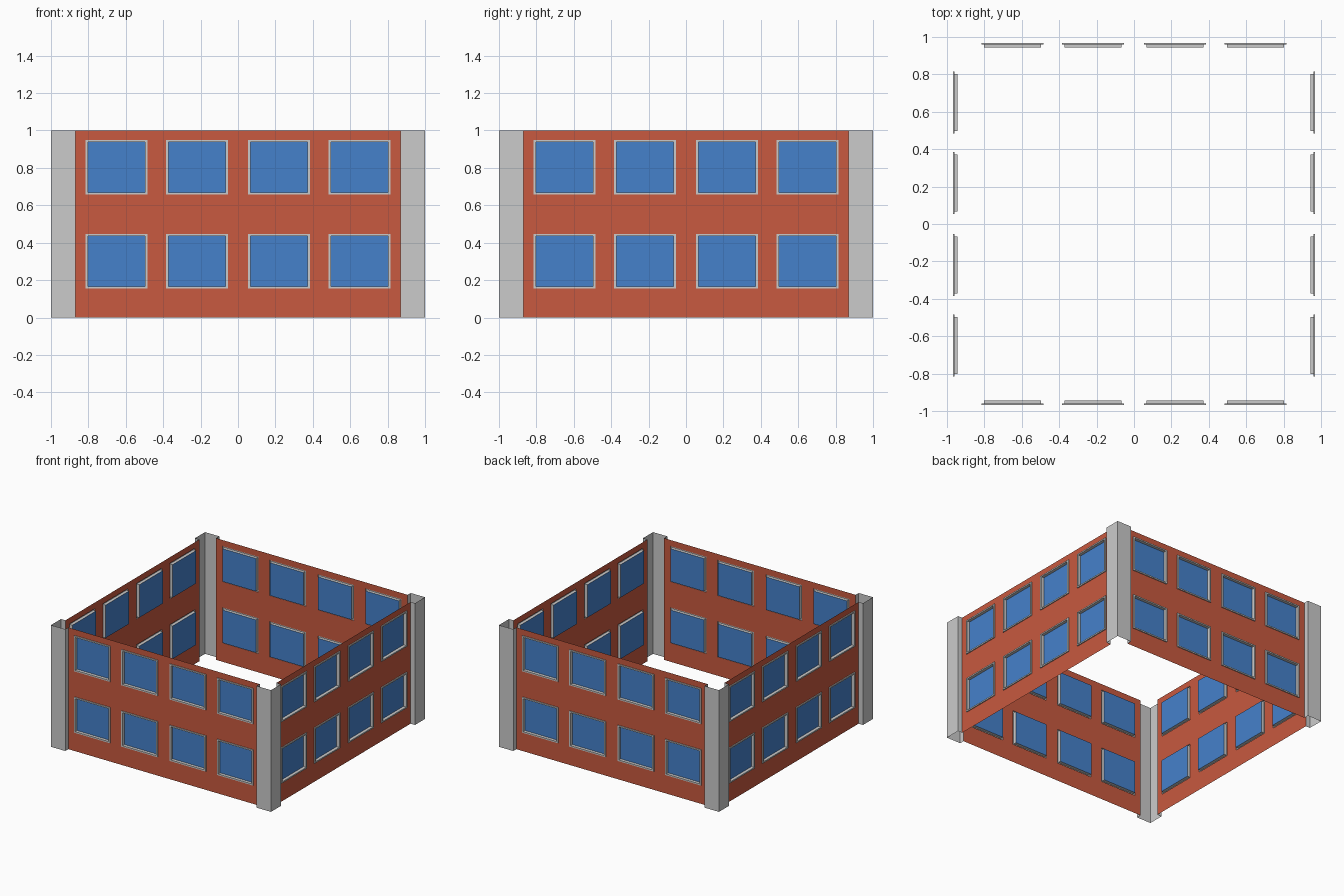
import bpy
from math import pi
from mathutils import Matrix

if "Cube" in bpy.data.objects:
    bpy.data.objects.remove(bpy.data.objects["Cube"])

WALL, FRAME, GLASS = 0.96, 0.968, 0.943   # depths from the centre
PILLAR = 0.87
COLS = (-0.65, -0.219, 0.219, 0.65)
ROWS = (0.30, 0.804)
OUT = (0.165, 0.146)                      # half size of frame
INN = (0.152, 0.135)                      # half size of glass


def material(name, rgb):
    m = bpy.data.materials.new(name)
    m.diffuse_color = (*rgb, 1)
    m.use_nodes = True
    m.node_tree.nodes["Principled BSDF"].inputs["Base Color"].default_value = m.diffuse_color
    return m


def build(name, faces, turn, mat=None):
    verts = [v for f in faces for v in f]
    idx, n = [], 0
    for f in faces:
        idx.append(tuple(range(n, n + len(f))))
        n += len(f)
    me = bpy.data.meshes.new(name)
    me.from_pydata(verts, [], idx)
    me.transform(Matrix.Rotation(turn * pi / 2, 4, 'Z'))
    ob = bpy.data.objects.new(name, me)
    bpy.context.collection.objects.link(ob)
    if mat:
        me.materials.append(mat)
    return ob


def rect(x, z, half, d):
    w, h = half
    return [(x - w, -d, z - h), (x + w, -d, z - h), (x + w, -d, z + h), (x - w, -d, z + h)]


def bridge(a, b):
    return [[a[i], a[(i + 1) % 4], b[(i + 1) % 4], b[i]] for i in range(4)]


brick = material("brick", (0.58, 0.10, 0.05))
blue = material("glass", (0.06, 0.22, 0.60))

# wall sheet with window openings, laid out as a grid of cells
xs = [-PILLAR] + [c + s * OUT[0] for c in COLS for s in (-1, 1)] + [PILLAR]
zs = [0] + [r + s * OUT[1] for r in ROWS for s in (-1, 1)] + [1]
wall = [[(xs[i], -WALL, zs[j]), (xs[i + 1], -WALL, zs[j]),
         (xs[i + 1], -WALL, zs[j + 1]), (xs[i], -WALL, zs[j + 1])]
        for i in range(len(xs) - 1) for j in range(len(zs) - 1)
        if not (i % 2 and j % 2)]

# raised frames with recessed glass
frames, panes = [], []
for x in COLS:
    for z in ROWS:
        edge, outer = rect(x, z, OUT, WALL), rect(x, z, OUT, FRAME)
        inner, pane = rect(x, z, INN, FRAME), rect(x, z, INN, GLASS)
        frames += bridge(edge, outer) + bridge(outer, inner) + bridge(inner, pane)
        panes.append(pane)

# open corner pillar: plan profile with short returns to the walls
plan = [(PILLAR, -WALL), (PILLAR, -1), (1, -1), (1, -PILLAR), (WALL, -PILLAR)]
pillar = [[(*a, 0), (*b, 0), (*b, 1), (*a, 1)] for a, b in zip(plan, plan[1:])]

for k, side in enumerate(("front", "right", "back", "left")):
    build(side + "_wall", wall, k, brick)
    build(side + "_window_frames", frames, k)
    build(side + "_window_panes", panes, k, blue)
    build(side + "_corner_pillar", pillar, k)
